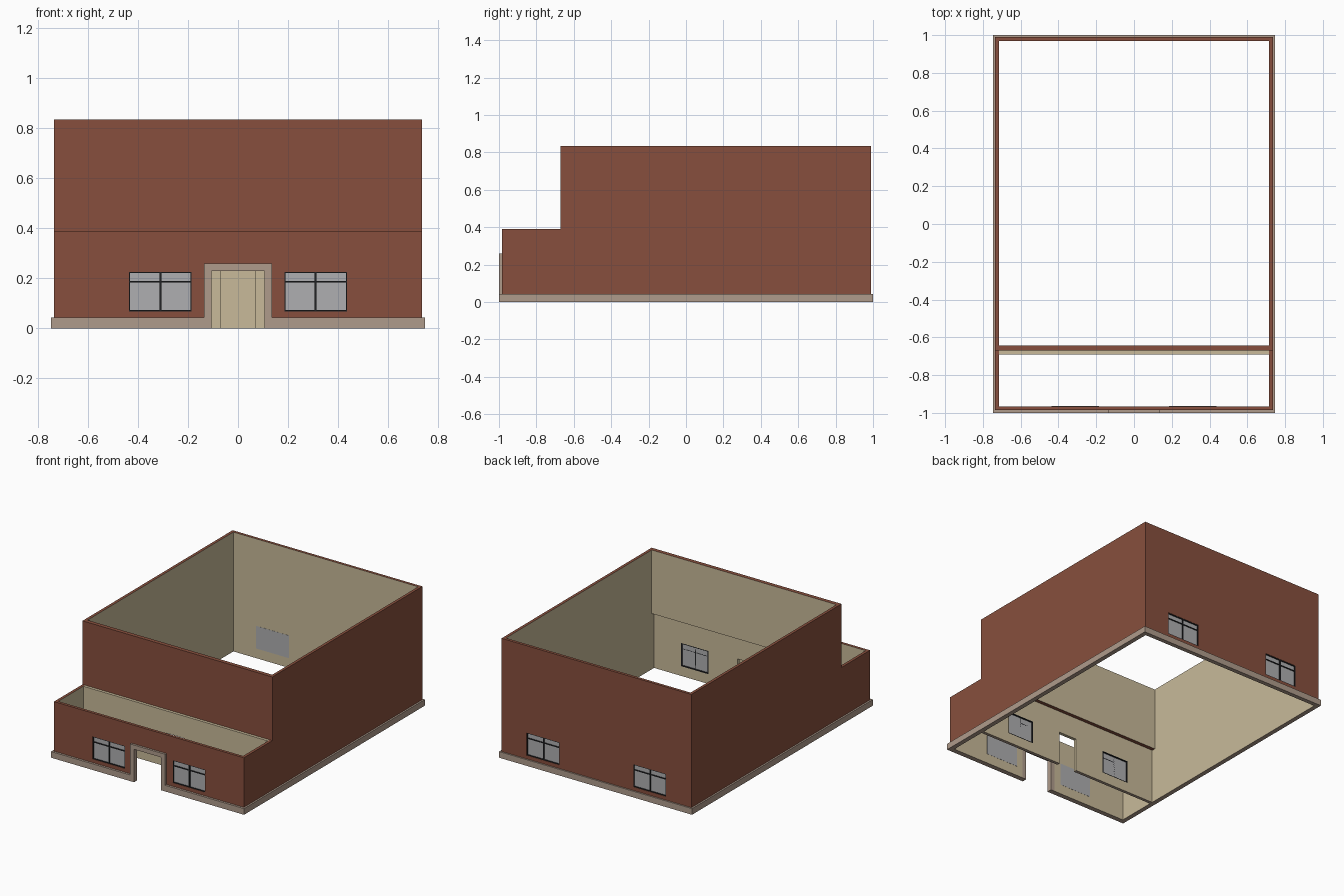
import bpy, bmesh
from mathutils import Vector

if "Cube" in bpy.data.objects:
    bpy.data.objects.remove(bpy.data.objects["Cube"])


def mat(name, r, g, b):
    m = bpy.data.materials.new(name)
    m.diffuse_color = (r, g, b, 1)
    m.use_nodes = True
    m.node_tree.nodes["Principled BSDF"].inputs["Base Color"].default_value = m.diffuse_color
    return m


BRICK = mat("brick", 0.243, 0.078, 0.047)
PLASTER = mat("plaster", 0.58, 0.49, 0.32)
STONE = mat("stone", 0.43, 0.33, 0.26)
GLASS = mat("glass", 0.43, 0.43, 0.44)
DARK = mat("dark_frame", 0.015, 0.016, 0.018)


def finish(bm, name, mats, inner=None):
    """Make an object; faces looking along `inner` get plaster, feet get stone."""
    bmesh.ops.recalc_face_normals(bm, faces=bm.faces)
    if inner:
        for f in bm.faces:
            if f.normal.dot(Vector(inner)) > 0.9:
                f.material_index = 1
            elif f.normal.z < -0.9 and f.calc_center_median().z < 0.01:
                f.material_index = 2
    me = bpy.data.meshes.new(name)
    bm.to_mesh(me)
    bm.free()
    for m in mats:
        me.materials.append(m)
    ob = bpy.data.objects.new(name, me)
    bpy.context.collection.objects.link(ob)
    return ob


def add_box(bm, x0, x1, y0, y1, z0, z1):
    vs = bmesh.ops.create_cube(bm, size=1)["verts"]
    for v in vs:
        v.co = ((x0 + x1) / 2 + v.co.x * (x1 - x0),
                (y0 + y1) / 2 + v.co.y * (y1 - y0),
                (z0 + z1) / 2 + v.co.z * (z1 - z0))


def boxes(name, material, *dims):
    bm = bmesh.new()
    for d in dims:
        add_box(bm, *d)
    return finish(bm, name, [material])


def prism(bm, faces, shift):
    ext = bmesh.ops.extrude_face_region(bm, geom=faces)["geom"]
    bmesh.ops.translate(bm, vec=shift, verts=[v for v in ext if isinstance(v, bmesh.types.BMVert)])


def wall(name, x0, x1, y0, y1, z0, z1, holes, mats, inner):
    """Wall across x, with rectangular openings (x0, x1, z0, z1)."""
    xs = sorted({x0, x1, *[v for h in holes for v in h[:2]]})
    zs = sorted({z0, z1, *[v for h in holes for v in h[2:]]})
    bm = bmesh.new()
    for a, b in zip(xs, xs[1:]):
        for c, d in zip(zs, zs[1:]):
            if not any(h[0] < (a + b) / 2 < h[1] and h[2] < (c + d) / 2 < h[3] for h in holes):
                bm.faces.new([bm.verts.new((x, y0, z)) for x, z in ((a, c), (b, c), (b, d), (a, d))])
    bmesh.ops.remove_doubles(bm, verts=bm.verts, dist=1e-5)
    prism(bm, bm.faces[:], (0, y1 - y0, 0))
    bmesh.ops.recalc_face_normals(bm, faces=bm.faces)
    bmesh.ops.dissolve_limit(bm, angle_limit=0.01, verts=bm.verts, edges=bm.edges)
    return finish(bm, name, mats, inner)


def window(name, h, y_out, y_in):
    """Framed two-light window with a transom bar; the frame sits at y_out."""
    x0, x1, z0, z1 = h
    d = 1 if y_in > y_out else -1
    ya, yb = sorted((y_out + d * 0.002, y_out + d * 0.012))
    xm, t = (x0 + x1) / 2, 0.005
    boxes(name + "_frame", DARK,
          (x0, x0 + t, ya, yb, z0, z1), (x1 - t, x1, ya, yb, z0, z1),
          (x0 + t, x1 - t, ya, yb, z0, z0 + t), (x0 + t, x1 - t, ya, yb, z1 - t, z1),
          (xm - 0.004, xm + 0.004, ya, yb, z0 + t, z1 - t),
          (x0 + t, xm - 0.004, ya, yb, 0.184, 0.19), (xm + 0.004, x1 - t, ya, yb, 0.184, 0.19))
    ya, yb = sorted((y_out + d * 0.008, y_in))
    boxes(name + "_glass", GLASS, (x0, x1, ya, yb, z0, z1))


def pair(a, b, z0, z1):
    return [(-b, -a, z0, z1), (a, b, z0, z1)]


W, T = 0.735, 0.02            # half width and thickness of the walls
F, B = -0.985, 0.99           # front and back wall faces
LOW, HIGH, STEP = 0.39, 0.835, -0.67
SHELL = [BRICK, PLASTER, STONE]

# Stepped side walls
for s, side in ((-1, "left"), (1, "right")):
    bm = bmesh.new()
    outline = ((F, 0), (B, 0), (B, HIGH), (STEP, HIGH), (STEP, LOW), (F, LOW))
    f = bm.faces.new([bm.verts.new((s * W, y, z)) for y, z in outline])
    prism(bm, [f], (-s * T, 0, 0))
    finish(bm, side + "_wall", SHELL, (-s, 0, 0))

# Front and back walls with openings
I = W - T
front = pair(0.185, 0.436, 0.068, 0.226)
back = pair(0.285, 0.54, 0.068, 0.226)
inside = pair(0.295, 0.505, 0.068, 0.23)
wall("front_wall", -I, I, F, F + T, 0, LOW, front + [(-0.135, 0.135, 0, 0.26)], SHELL, (0, 1, 0))
wall("back_wall", -I, I, B - T, B, 0, HIGH, back, SHELL, (0, -1, 0))

# Upper wall over the step, and the plastered partition below it
wall("upper_front_wall", -I, I, STEP, STEP + 0.028, LOW, HIGH, [], SHELL, (0, 1, 0))
wall("partition", -I, I, STEP - 0.02, STEP + 0.002, 0, LOW,
     inside + [(-0.07, 0.07, 0, 0.235)], [PLASTER, PLASTER, STONE], (0, 1, 0))

# Windows
for i, side in enumerate(("left", "right")):
    window("front_window_" + side, front[i], F, F + T + 0.001)
    window("back_window_" + side, back[i], B, B - T - 0.001)
    window("partition_window_" + side, inside[i], STEP - 0.02, STEP - 0.008)
    x0, x1, z0, z1 = inside[i]
    t, ya, yb = 0.005, STEP - 0.008, STEP + 0.002
    boxes("partition_window_trim_" + side, DARK,
          (x0, x0 + t, ya, yb, z0, z1), (x1 - t, x1, ya, yb, z0, z1),
          (x0 + t, x1 - t, ya, yb, z0, z0 + t), (x0 + t, x1 - t, ya, yb, z1 - t, z1))

# Stone plinth and door surround
P, H, D = 0.747, 0.043, 0.135
boxes("plinth", STONE,
      (-P, -W, -1, 1, 0, H), (W, P, -1, 1, 0, H), (-W, W, B, 1, 0, H),
      (-W, -D, -1, F, 0, H), (D, W, -1, F, 0, H))
wall("door_surround", -D, D, -1, F + T, 0, 0.26, [(-0.105, 0.105, 0, 0.23)], [STONE] * 3, (0, 1, 0))
